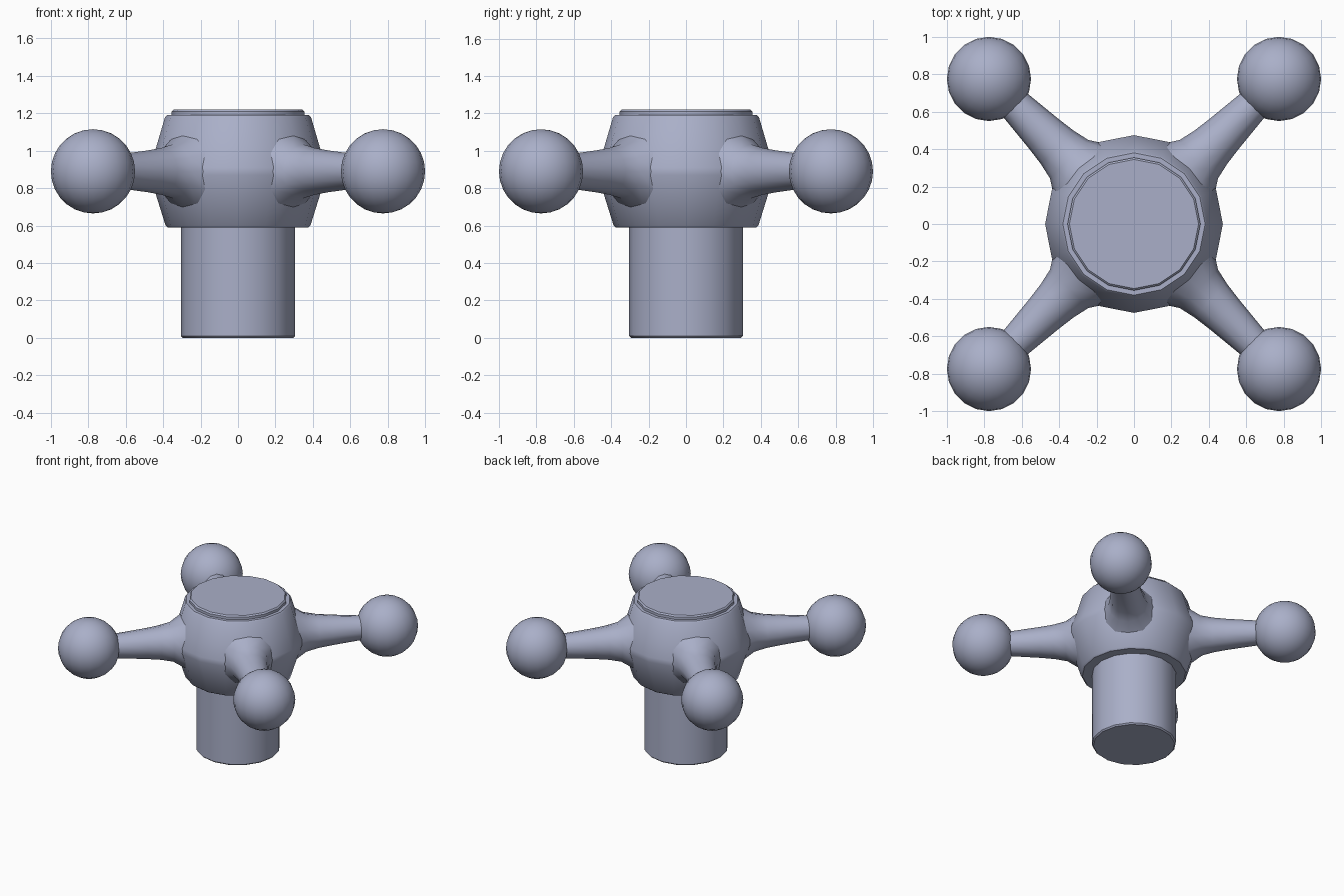
import bpy, bmesh, math
from mathutils import Matrix, Vector

cube = bpy.data.objects.get("Cube")
if cube:
    bpy.data.objects.remove(cube)

metal = bpy.data.materials.new("blue grey metal")
metal.use_nodes = True
colour = (0.40, 0.43, 0.58, 1)
metal.diffuse_color = colour
metal.node_tree.nodes["Principled BSDF"].inputs["Base Color"].default_value = colour

ARM_Z = 0.89
BALL_DIST = 0.775 * math.sqrt(2)


def finish(name, bm, angle=40):
    bmesh.ops.recalc_face_normals(bm, faces=bm.faces)
    mesh = bpy.data.meshes.new(name)
    bm.to_mesh(mesh)
    bm.free()
    mesh.materials.append(metal)
    obj = bpy.data.objects.new(name, mesh)
    bpy.context.collection.objects.link(obj)
    bpy.ops.object.select_all(action='DESELECT')
    obj.select_set(True)
    bpy.context.view_layer.objects.active = obj
    bpy.ops.object.shade_smooth_by_angle(angle=math.radians(angle))
    return obj


def lathe(name, profile, sides, matrix=Matrix()):
    """Turn (radius, height) points round z, close both ends."""
    bm = bmesh.new()
    rings = []
    for r, z in profile:
        turns = [math.tau * i / sides for i in range(sides)]
        rings.append([bm.verts.new((r * math.cos(a), r * math.sin(a), z)) for a in turns])
    for low, high in zip(rings, rings[1:]):
        for i in range(sides):
            j = (i + 1) % sides
            bm.faces.new((low[i], low[j], high[j], high[i]))
    bm.faces.new(rings[0])
    bm.faces.new(rings[-1])
    bm.transform(matrix)
    return finish(name, bm)


# Central body
lathe("stem", [(0.295, 0), (0.305, 0.01), (0.305, 0.62)], 16)
lathe("hub", [(0.375, 0.59), (0.387, 0.6), (0.44, 0.77), (0.475, 0.87),
              (0.475, 0.91), (0.44, 1.01), (0.39, 1.18), (0.38, 1.19)], 16)
lathe("top_cap", [(0.355, 1.17), (0.355, 1.21), (0.345, 1.22)], 16)

# Four flared spokes, each ending in a ball
arm_profile = [(0.23, 0.34), (0.19, 0.42), (0.145, 0.49), (0.125, 0.58),
               (0.112, 0.68), (0.09, 0.90), (0.09, 1.0)]
corners = {"back_left": 45, "back_right": 135, "front_right": 225, "front_left": 315}
for corner, degrees in corners.items():
    turn = Matrix.Rotation(math.radians(degrees), 4, 'Z')
    lift = Matrix.Translation((0, 0, ARM_Z))
    lathe(corner + "_arm", arm_profile, 12,
          lift @ turn @ Matrix.Rotation(math.pi / 2, 4, 'Y'))
    bm = bmesh.new()
    bmesh.ops.create_uvsphere(bm, u_segments=20, v_segments=14, radius=0.225)
    centre = lift @ turn @ Vector((BALL_DIST, 0, 0))
    bmesh.ops.translate(bm, verts=bm.verts, vec=centre)
    finish(corner + "_ball", bm)
